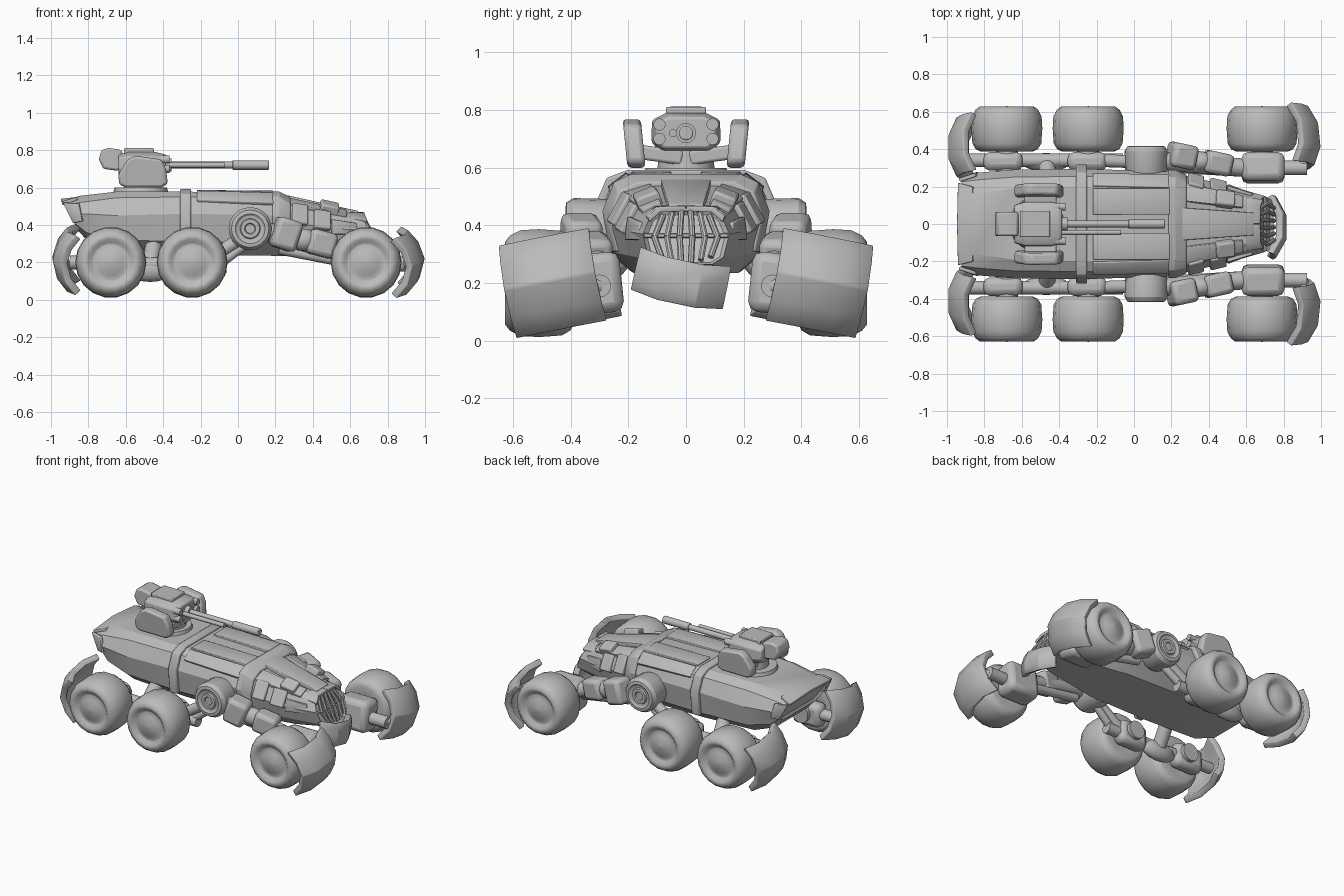
import bpy, bmesh
from math import sin, cos, pi, radians
from mathutils import Vector, Matrix, Euler

cube = bpy.data.objects.get("Cube")
if cube:
    bpy.data.objects.remove(cube, do_unlink=True)

grey = bpy.data.materials.new("matte grey")
grey.use_nodes = True
grey.diffuse_color = (0.5, 0.5, 0.5, 1)
grey.node_tree.nodes["Principled BSDF"].inputs["Base Color"].default_value = (0.5, 0.5, 0.5, 1)


def finish(name, bm, mirror=False, bevel=0, solid=0, smooth=30):
    """Turn a bmesh in world coordinates into a finished object."""
    bmesh.ops.recalc_face_normals(bm, faces=bm.faces)
    mesh = bpy.data.meshes.new(name)
    bm.to_mesh(mesh)
    bm.free()
    ob = bpy.data.objects.new(name, mesh)
    bpy.context.collection.objects.link(ob)
    mesh.materials.append(grey)
    if solid:
        m = ob.modifiers.new("Thickness", 'SOLIDIFY')
        m.thickness, m.offset = solid, 0
    if bevel:
        m = ob.modifiers.new("Bevel", 'BEVEL')
        m.width, m.segments = bevel, 2
    if mirror:
        m = ob.modifiers.new("Mirror", 'MIRROR')
        m.use_axis = (False, True, False)
    bpy.ops.object.select_all(action='DESELECT')
    ob.select_set(True)
    bpy.context.view_layer.objects.active = ob
    bpy.ops.object.shade_smooth_by_angle(angle=radians(smooth))


def skin(rings, caps=True, closed=True):
    """Bridge matching rings of points."""
    bm = bmesh.new()
    rows = [[bm.verts.new(p) for p in r] for r in rings]
    n = len(rows[0])
    for a, b in zip(rows, rows[1:]):
        for i in range(n if closed else n - 1):
            j = (i + 1) % n
            bm.faces.new((a[i], a[j], b[j], b[i]))
    if caps:
        bm.faces.new(rows[0])
        bm.faces.new(rows[-1])
    return bm


def lathe(name, profile, centre, sides=20, smooth=30):
    """Spin (radius, y) pairs about the y axis, on both sides."""
    cx, cz = centre
    rings = [[(cx + r * cos(2 * pi * k / sides), y, cz + r * sin(2 * pi * k / sides))
              for k in range(sides)] for r, y in profile]
    finish(name, skin(rings), True, smooth=smooth)


def box(name, centre, size, rot=(0, 0, 0), bevel=0.015, mirror=True):
    bm = bmesh.new()
    turn = Euler([radians(a) for a in rot]).to_matrix().to_4x4()
    bmesh.ops.create_cube(bm, size=1, matrix=Matrix.Translation(centre) @ turn @ Matrix.Diagonal((*size, 1)))
    finish(name, bm, mirror, bevel)


def rod(name, p, q, r, r2=None, sides=14, mirror=True, bevel=0):
    p, q = Vector(p), Vector(q)
    bm = bmesh.new()
    turn = (q - p).to_track_quat('Z', 'Y').to_matrix().to_4x4()
    bmesh.ops.create_cone(bm, cap_ends=True, segments=sides, radius1=r, radius2=r2 or r,
                          depth=(q - p).length, matrix=Matrix.Translation((p + q) / 2) @ turn)
    finish(name, bm, mirror, bevel)


def egg(name, centre, size):
    bm = bmesh.new()
    bmesh.ops.create_uvsphere(bm, u_segments=14, v_segments=8, radius=1,
                              matrix=Matrix.Translation(centre) @ Matrix.Diagonal((*size, 1)))
    finish(name, bm, True, smooth=50)


def plate(name, corners, thick=0.02, mirror=True, bevel=0.004):
    bm = bmesh.new()
    bm.faces.new([bm.verts.new(c) for c in corners])
    finish(name, bm, mirror, bevel, thick)


def section(x, half, shear=0):
    """Symmetric cross-section from (half width, height) pairs, top to bottom."""
    top = half[0][1]
    right = [(x + shear * (top - z), w, z) for w, z in half]
    return right + [(a, -w, z) for a, w, z in reversed(right)]


# Hull, lofted from tail to nose
hull = skin([
    section(-0.935, [(0.14, 0.53), (0.225, 0.505), (0.245, 0.47), (0.23, 0.41), (0.17, 0.37)], 0.5),
    section(-0.85, [(0.16, 0.555), (0.235, 0.52), (0.275, 0.46), (0.25, 0.36), (0.18, 0.31)], 0.2),
    section(-0.65, [(0.19, 0.578), (0.25, 0.545), (0.29, 0.45), (0.27, 0.32), (0.19, 0.255)]),
    section(-0.27, [(0.2, 0.578), (0.255, 0.55), (0.295, 0.46), (0.275, 0.31), (0.19, 0.24)]),
    section(0.2, [(0.19, 0.568), (0.24, 0.54), (0.28, 0.45), (0.26, 0.31), (0.18, 0.235)]),
    section(0.31, [(0.14, 0.525), (0.215, 0.495), (0.25, 0.41), (0.22, 0.30), (0.16, 0.235)]),
    section(0.5, [(0.125, 0.48), (0.165, 0.455), (0.205, 0.38), (0.17, 0.29), (0.13, 0.24)], 0.1),
    section(0.66, [(0.09, 0.455), (0.125, 0.43), (0.15, 0.37), (0.13, 0.29), (0.09, 0.265)], 0.45)])
bmesh.ops.recalc_face_normals(hull, faces=hull.faces)
ends = [f for f in hull.faces if len(f.verts) > 4]
bmesh.ops.inset_region(hull, faces=ends, thickness=0.015, depth=-0.015)
finish("hull", hull, smooth=22)

# Belt around the hull and raised edge at the cabin
belt = [(0.2, 0.593), (0.275, 0.565), (0.318, 0.465), (0.3, 0.3)]
finish("hull_belt", skin([section(x, belt) for x in (-0.31, -0.25)]), bevel=0.008)
rim = [(0.19, 0.578), (0.25, 0.55), (0.29, 0.45), (0.265, 0.31)]
front_rim = [(0.165, 0.55), (0.235, 0.515), (0.265, 0.43), (0.24, 0.31)]
finish("cabin_rim", skin([section(0.185, rim), section(0.22, rim), section(0.28, front_rim)]), bevel=0.005)

# Roof panels, hood panels and vents
plate("roof_panel", [(-0.22, 0.05, 0.572), (0.19, 0.05, 0.568), (0.19, 0.19, 0.566), (-0.22, 0.19, 0.572)], 0.03)
plate("roof_side_panel", [(-0.22, 0.2, 0.575), (0.19, 0.19, 0.565), (0.19, 0.26, 0.51), (-0.22, 0.265, 0.525)], 0.025)
plate("hood_centre", [(0.21, -0.09, 0.555), (0.21, 0.09, 0.555), (0.64, 0.06, 0.46), (0.64, -0.06, 0.46)], 0.03, False)
plate("hood_side_panel", [(0.27, 0.12, 0.535), (0.27, 0.215, 0.505), (0.58, 0.15, 0.445), (0.58, 0.085, 0.472)], 0.025)
box("hood_hatch", (0.485, 0.13, 0.482), (0.1, 0.085, 0.075), (-22, 12, -8), 0.01)
box("rear_side_vent", (0.33, 0.225, 0.455), (0.085, 0.035, 0.12), (28, 8, -14), 0.008)
box("front_side_vent", (0.45, 0.2, 0.425), (0.09, 0.035, 0.11), (28, 8, -14), 0.008)
plate("side_skirt", [(0.5, 0.195, 0.43), (0.63, 0.155, 0.41), (0.64, 0.15, 0.35), (0.5, 0.205, 0.35)], 0.02)

# Nose grille
plate("nose_brow", [(0.6, 0.0, 0.465), (0.675, 0.0, 0.458), (0.675, 0.09, 0.453), (0.69, 0.13, 0.42), (0.6, 0.14, 0.43), (0.6, 0.1, 0.46)], 0.02)
for i in range(3):
    y = 0.02 + 0.04 * i
    points = [(0.665, y * 0.8, 0.45 - 0.008 * i), (0.712, y * 1.1, 0.36), (0.75, y * 0.85, 0.27 + 0.01 * i)]
    for part, (p, q) in enumerate(zip(points, points[1:])):
        rod(f"grille_bar_{i}_{part}", p, q, 0.011, sides=8)
rod("grille_crossbar", (0.70, -0.145, 0.365), (0.70, 0.145, 0.365), 0.009, sides=6, mirror=False)


def curved_plate(name, width, height, bow, sag, place, rot, thick, mirror, facing=1, dip=0):
    """Plate in y and z that bulges forward or backward."""
    rows = []
    turn = Euler([radians(a) for a in rot]).to_matrix()
    for v in (-1, -0.55, 0.05, 0.6, 1):
        rows.append([Vector(place) + turn @ Vector((-facing * (sag * v * v + bow * u * u), u * width / 2,
                                                    v * height / 2 + dip * u * u))
                     for u in (-1, -0.4, 0.4, 1)])
    finish(name, skin(rows, False, False), mirror, 0.005, thick, 25)


# Drooping bumper and the four mudguards
curved_plate("bumper", 0.31, 0.14, 0.06, 0.02, (0.805, -0.02, 0.2), (-12, 0, 0), 0.04, False, dip=0.018)
curved_plate("front_mudguard", 0.31, 0.305, 0.05, 0.085, (0.98, 0.475, 0.2), (-11, 0, 6), 0.04, True)
curved_plate("rear_mudguard", 0.31, 0.305, 0.05, 0.075, (-0.98, 0.41, 0.215), (-11, 0, 0), 0.04, True, -1)

# Tail flaps
plate("tail_lip", [(-0.94, -0.22, 0.515), (-0.945, 0, 0.53), (-0.94, 0.22, 0.515), (-0.86, 0.2, 0.54), (-0.86, -0.2, 0.54)], 0.02, False)
plate("tail_side_flap", [(-0.935, 0.235, 0.52), (-0.85, 0.262, 0.515), (-0.83, 0.272, 0.42), (-0.88, 0.245, 0.41)], 0.02)

# Wheels with softly dished faces and domed hubs
tyre = [(0.08, 0.40), (0.14, 0.388), (0.166, 0.40), (0.184, 0.43), (0.19, 0.51), (0.186, 0.575),
        (0.168, 0.61), (0.145, 0.628), (0.125, 0.625), (0.106, 0.607), (0.094, 0.604), (0.07, 0.616), (0.002, 0.63)]
for name, x in (("rear", -0.68), ("middle", -0.245), ("front", 0.685)):
    lathe(f"{name}_wheel", tyre, (x, 0.2), 18, 50)
    rod(f"{name}_axle", (x, 0.26, 0.2), (x, 0.41, 0.2), 0.06)

# Rear bogies
rod("bogie_beam", (-0.9, 0.34, 0.2), (-0.06, 0.34, 0.18), 0.037)
for name, x in (("rear", -0.7), ("middle", -0.25)):
    box(f"{name}_bogie_housing", (x, 0.335, 0.19), (0.21, 0.1, 0.16), bevel=0.035)
egg("bogie_pivot", (-0.47, 0.33, 0.16), (0.13, 0.05, 0.065))
rod("bogie_hanger", (-0.47, 0.33, 0.17), (-0.45, 0.22, 0.3), 0.045)
rod("trailing_arm", (-0.2, 0.34, 0.19), (0.07, 0.33, 0.36), 0.035)
rod("lower_trailing_arm", (-0.1, 0.34, 0.19), (0.06, 0.32, 0.31), 0.025)

# Shoulder joint with a ringed face
lathe("shoulder_joint", [(0.1, 0.25), (0.112, 0.28), (0.115, 0.39), (0.1, 0.415), (0.08, 0.418), (0.07, 0.41),
                         (0.055, 0.408), (0.05, 0.418), (0.03, 0.418), (0.025, 0.41), (0.002, 0.41)], (0.065, 0.38))

# Front swing arm
rod("swing_arm", (0.1, 0.34, 0.38), (0.6, 0.3, 0.24), 0.05)
box("swing_arm_upper", (0.255, 0.365, 0.35), (0.14, 0.13, 0.165), (0, 18, -12), 0.025)
box("swing_arm_lower", (0.445, 0.325, 0.30), (0.15, 0.12, 0.135), (0, 15, -12), 0.025)
egg("swing_arm_knuckle", (0.35, 0.335, 0.32), (0.08, 0.055, 0.06))
rod("front_shock", (0.22, 0.3, 0.27), (0.58, 0.28, 0.2), 0.028)
box("front_hub_carrier", (0.69, 0.3, 0.2), (0.23, 0.155, 0.21), (-6, 0, 0), 0.035)
rod("mudguard_strut", (0.75, 0.3, 0.19), (0.925, 0.3, 0.19), 0.04)
rod("mudguard_strut_arm", (0.9, 0.3, 0.19), (0.945, 0.42, 0.2), 0.03)

# Turret base and body
rod("turret_ring", (-0.52, 0, 0.565), (-0.52, 0, 0.6), 0.15, 0.14, 20, False)
rod("turret_neck", (-0.51, 0, 0.59), (-0.51, 0, 0.68), 0.1, 0.09, 16, False)
body = [(0.07, 0.79), (0.118, 0.765), (0.12, 0.69), (0.09, 0.655)]
snout = [(w * 0.85, 0.72 + (z - 0.72) * 0.8) for w, z in body]
finish("turret_body", skin([section(-0.64, snout), section(-0.58, body), section(-0.44, body),
                            section(-0.385, snout)]), bevel=0.008)
box("turret_top", (-0.53, 0, 0.793), (0.16, 0.14, 0.035), mirror=False, bevel=0.006)
box("turret_cradle", (-0.5, 0.09, 0.645), (0.17, 0.16, 0.05), (8, 0, 0), 0.01)
weight = [(-0.745, 0.75), (-0.73, 0.8), (-0.69, 0.812), (-0.62, 0.8), (-0.61, 0.7), (-0.65, 0.69), (-0.72, 0.7)]
finish("turret_counterweight", skin([[(x, y, z) for x, z in weight] for y in (-0.065, 0.065)]), bevel=0.012)

# Armour pods leaning outward
pod = [(-0.635, 0.615), (-0.64, 0.67), (-0.59, 0.75), (-0.55, 0.77), (-0.41, 0.75), (-0.385, 0.7), (-0.375, 0.62), (-0.41, 0.6), (-0.6, 0.6)]
finish("turret_pod", skin([[(x, y + (z - 0.6) * 0.1, z) for x, z in pod] for y in (0.14, 0.203)]), True, 0.014)

# Guns and launcher tubes
rod("main_barrel", (-0.41, 0, 0.72), (0.0, 0, 0.72), 0.018, mirror=False)
rod("main_muzzle", (-0.03, 0, 0.72), (0.165, 0, 0.72), 0.025, mirror=False, bevel=0.004)
rod("main_collar", (-0.41, 0, 0.72), (-0.355, 0, 0.72), 0.035, mirror=False)
rod("second_barrel", (-0.41, -0.045, 0.72), (-0.07, -0.045, 0.72), 0.014, mirror=False)
for name, z in (("upper", 0.75), ("lower", 0.7)):
    rod(f"{name}_launcher_tube", (-0.46, 0.092, z), (-0.365, 0.092, z), 0.021)
